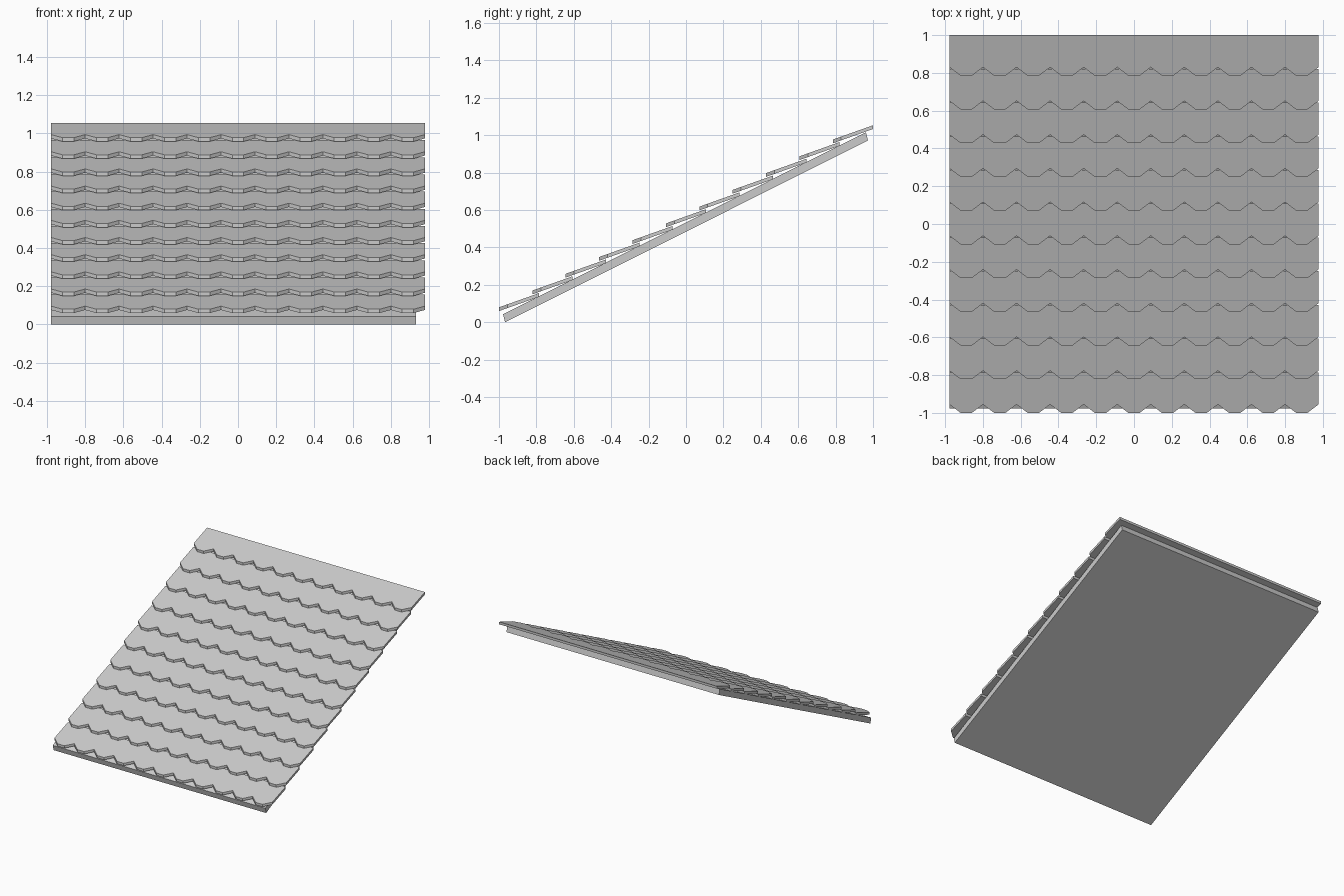
import bpy, bmesh

if "Cube" in bpy.data.objects:
    bpy.data.objects.remove(bpy.data.objects["Cube"])

ROWS, TILES = 11, 11
X0, X1 = -0.977, 0.977
PITCH = (X1 - X0) / TILES
STEP_Y, STEP_Z = 0.1785, 0.0897
SLOPE, THICK = 0.355, 0.02
LENGTH, NOTCH, FLAT = 0.215, 0.045, 0.06


def prism(name, outline, offset):
    """Extrude a planar outline by an offset into a solid object."""
    bm = bmesh.new()
    face = bm.faces.new([bm.verts.new(p) for p in outline])
    geom = bmesh.ops.extrude_face_region(bm, geom=[face])["geom"]
    verts = [g for g in geom if isinstance(g, bmesh.types.BMVert)]
    bmesh.ops.translate(bm, verts=verts, vec=offset)
    bmesh.ops.recalc_face_normals(bm, faces=bm.faces)
    mesh = bpy.data.meshes.new(name)
    bm.to_mesh(mesh)
    bm.free()
    obj = bpy.data.objects.new(name, mesh)
    bpy.context.collection.objects.link(obj)
    return obj


# Sloped backing board, slightly narrower on the right
board = [(-0.967, 0.0), (0.973, 0.972), (0.962, 1.016), (-0.978, 0.043)]
prism("roof_board", [(X0, y, z) for y, z in board], (0.93 - X0, 0, 0))

# Front edge of one shingle course: notches between flat-ended tips
edge = [(X0, NOTCH)]
for i in range(TILES):
    mid = X0 + (i + 0.5) * PITCH
    edge += [(mid - FLAT / 2, 0), (mid + FLAT / 2, 0),
             (X0 + (i + 1) * PITCH, NOTCH)]
edge += [(X1, LENGTH), (X0, LENGTH)]

# Overlapping courses stepping up the roof
for r in range(ROWS):
    y0, z0 = -1 + r * STEP_Y, 0.06 + r * STEP_Z
    prism(f"shingle_course_{r + 1}",
          [(x, y0 + d, z0 + d * SLOPE) for x, d in edge], (0, 0, THICK))
